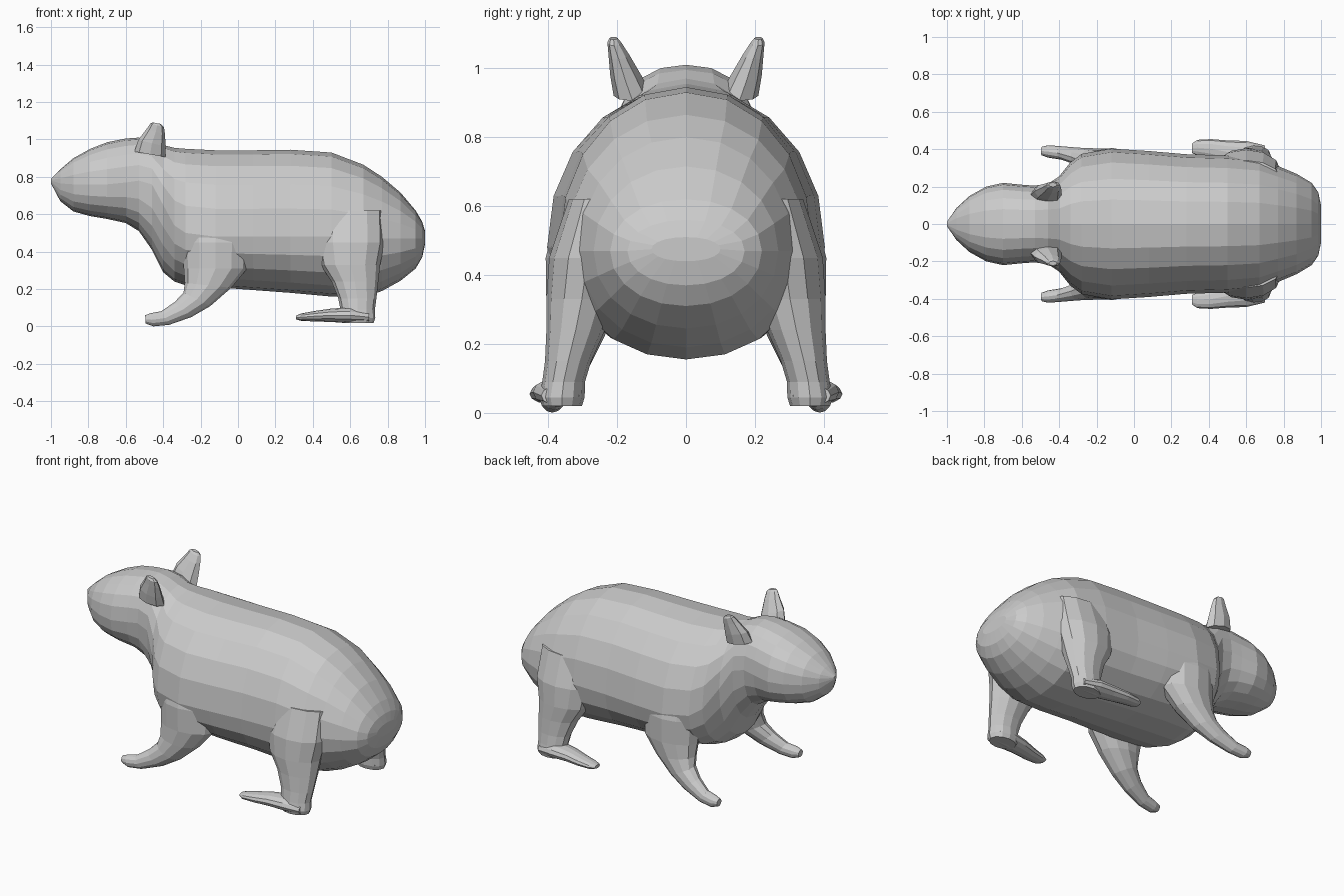
import bpy, bmesh
from math import sin, cos, pi, radians


def loft(name, rings, mirror=False):
    """Skin a list of equal-length point rings, close both ends."""
    bm = bmesh.new()
    loops = [[bm.verts.new(p) for p in ring] for ring in rings]
    n = len(loops[0])
    for a, b in zip(loops, loops[1:]):
        for i in range(n):
            j = (i + 1) % n
            bm.faces.new((a[i], a[j], b[j], b[i]))
    bm.faces.new(loops[0])
    bm.faces.new(loops[-1])
    bmesh.ops.recalc_face_normals(bm, faces=bm.faces[:])
    me = bpy.data.meshes.new(name)
    bm.to_mesh(me)
    bm.free()
    ob = bpy.data.objects.new(name, me)
    bpy.context.collection.objects.link(ob)
    if mirror:
        m = ob.modifiers.new("Mirror", 'MIRROR')
        m.use_axis = (False, True, False)
        m.use_mirror_merge = False
    return ob


def spow(v, e):
    return (abs(v) ** e) * (1 if v >= 0 else -1)


def section(x, top, bottom, mid, width, square, n=20):
    """Upright cross-section with its widest point at height mid."""
    pts = []
    for i in range(n):
        a = 2 * pi * i / n
        s, c = spow(sin(a), 2 / square), spow(cos(a), 2 / square)
        pts.append((x, width * s, mid + c * ((top - mid) if c > 0 else (mid - bottom))))
    return pts


def limb_ring(x, y, z, length, width, pitch, n=12):
    """Oval ring in the x-y plane, tipped up at the front by pitch degrees."""
    p = radians(pitch)
    pts = []
    for i in range(n):
        a = 2 * pi * i / n
        u = length * cos(a)
        pts.append((x - u * cos(p), y + width * sin(a), z + u * sin(p)))
    return pts


# Body and head: x, top, bottom, widest height, half width
head = [
    (-1.00, 0.79, 0.765, 0.78, 0.012),
    (-0.95, 0.84, 0.67, 0.765, 0.085),
    (-0.88, 0.90, 0.615, 0.76, 0.15),
    (-0.79, 0.95, 0.59, 0.76, 0.20),
    (-0.70, 0.985, 0.575, 0.76, 0.22),
    (-0.60, 1.005, 0.553, 0.77, 0.21),
    (-0.53, 1.01, 0.51, 0.78, 0.205),
    (-0.46, 0.995, 0.41, 0.76, 0.215),
]
torso = [
    (-0.40, 0.97, 0.29, 0.65, 0.255),
    (-0.34, 0.955, 0.24, 0.54, 0.33),
    (-0.28, 0.95, 0.22, 0.50, 0.375),
    (-0.12, 0.942, 0.21, 0.48, 0.403),
    (0.08, 0.942, 0.195, 0.48, 0.39),
    (0.28, 0.945, 0.18, 0.48, 0.373),
    (0.50, 0.93, 0.16, 0.48, 0.367),
    (0.67, 0.865, 0.155, 0.47, 0.35),
    (0.77, 0.80, 0.19, 0.47, 0.31),
    (0.87, 0.715, 0.245, 0.47, 0.268),
    (0.95, 0.62, 0.31, 0.47, 0.22),
    (0.985, 0.56, 0.37, 0.47, 0.17),
    (1.00, 0.51, 0.44, 0.475, 0.10),
]
loft("body", [section(*r, 2.3) for r in head] + [section(*r, 2.08) for r in torso])

# Front legs: shoulder down to forward-stretched paw
front = [
    (-0.12, 0.26, 0.64, 0.18, 0.10, 0),
    (-0.12, 0.29, 0.45, 0.175, 0.117, 0),
    (-0.12, 0.305, 0.31, 0.17, 0.10, 0),
    (-0.16, 0.32, 0.22, 0.125, 0.083, 6),
    (-0.22, 0.34, 0.145, 0.08, 0.065, 27),
    (-0.295, 0.36, 0.09, 0.06, 0.048, 42),
    (-0.39, 0.38, 0.045, 0.042, 0.036, 60),
    (-0.46, 0.388, 0.036, 0.036, 0.033, 78),
    (-0.495, 0.39, 0.038, 0.022, 0.022, 86),
]
loft("front_legs", [limb_ring(*r) for r in front], mirror=True)

# Hind legs: thigh to heel
hind = [
    (0.60, 0.25, 0.62, 0.18, 0.09, 0),
    (0.60, 0.285, 0.45, 0.185, 0.112, 0),
    (0.60, 0.302, 0.33, 0.16, 0.103, 0),
    (0.625, 0.32, 0.24, 0.125, 0.085, 0),
    (0.638, 0.342, 0.15, 0.102, 0.067, 0),
    (0.64, 0.355, 0.09, 0.092, 0.062, 0),
    (0.64, 0.36, 0.045, 0.094, 0.066, 0),
    (0.64, 0.36, 0.02, 0.085, 0.058, 0),
]
loft("hind_legs", [limb_ring(*r) for r in hind], mirror=True)

# Hind feet: long flat soles turned slightly outward
foot = [
    (0.70, 0.365, 0.05, 0.03, 0.055, 90),
    (0.60, 0.372, 0.06, 0.042, 0.072, 90),
    (0.50, 0.385, 0.06, 0.036, 0.062, 90),
    (0.41, 0.402, 0.055, 0.028, 0.052, 90),
    (0.34, 0.408, 0.05, 0.02, 0.042, 90),
    (0.31, 0.405, 0.048, 0.01, 0.025, 90),
]
loft("hind_feet", [limb_ring(*r) for r in foot], mirror=True)

# Ears: short tapered blades leaning out
ear = [
    (-0.47, 0.155, 0.92, 0.085, 0.055, 10),
    (-0.46, 0.175, 0.98, 0.075, 0.045, 14),
    (-0.44, 0.195, 1.04, 0.052, 0.03, 16),
    (-0.432, 0.208, 1.075, 0.038, 0.02, 16),
    (-0.434, 0.21, 1.087, 0.022, 0.012, 10),
]
loft("ears", [limb_ring(*r, n=8) for r in ear], mirror=True)
